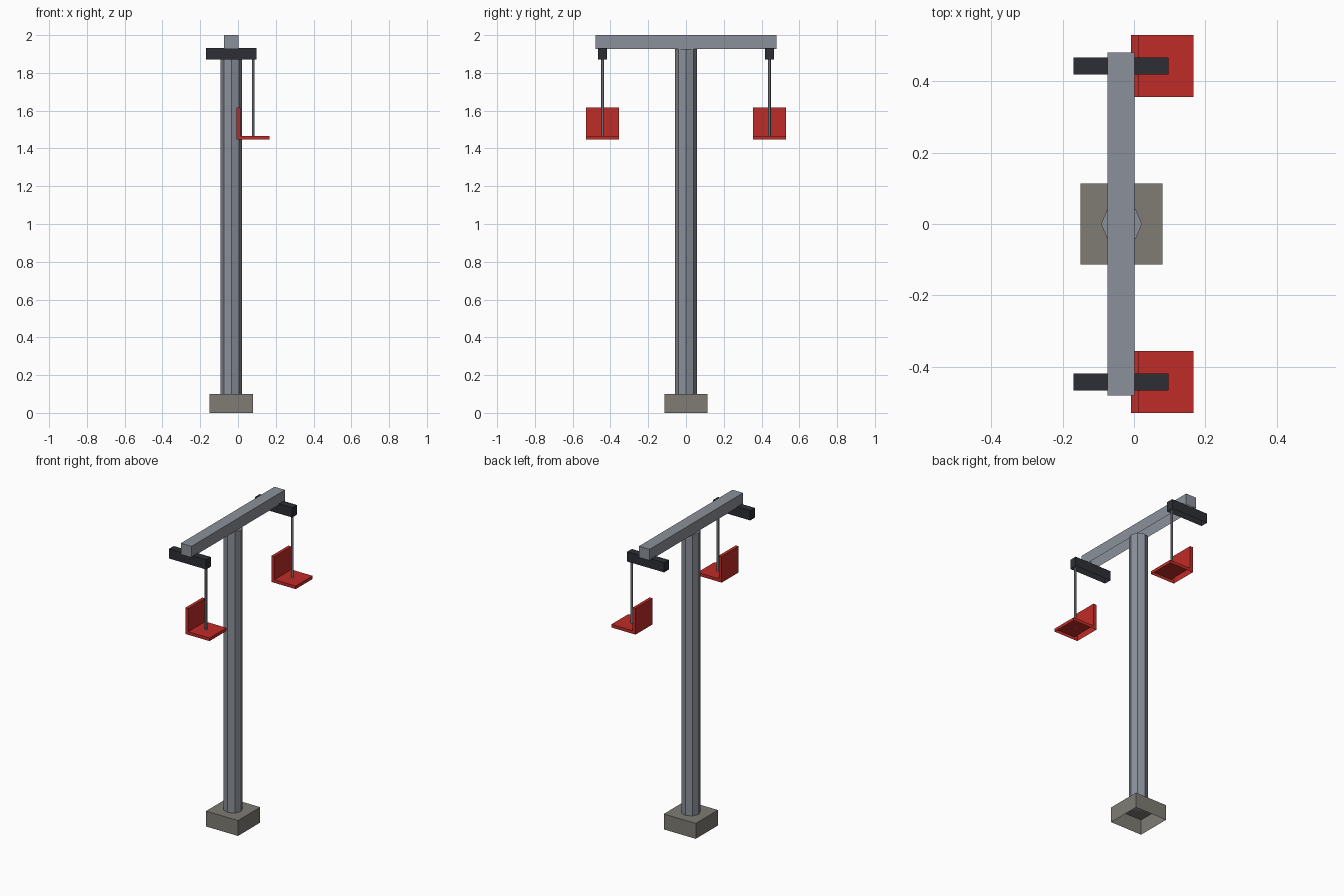
import bpy, bmesh, math

if "Cube" in bpy.data.objects:
    bpy.data.objects.remove(bpy.data.objects["Cube"])


def material(name, rgb):
    m = bpy.data.materials.new(name)
    m.diffuse_color = (*rgb, 1)
    m.use_nodes = True
    m.node_tree.nodes["Principled BSDF"].inputs["Base Color"].default_value = m.diffuse_color
    return m


STEEL = material("steel", (0.26, 0.28, 0.32))
DARK = material("dark_housing", (0.025, 0.028, 0.036))
RED = material("red_lens", (0.53, 0.025, 0.02))
STONE = material("concrete", (0.21, 0.20, 0.175))


def finish(bm, name, mat):
    bmesh.ops.recalc_face_normals(bm, faces=bm.faces)
    mesh = bpy.data.meshes.new(name)
    bm.to_mesh(mesh)
    bm.free()
    mesh.materials.append(mat)
    obj = bpy.data.objects.new(name, mesh)
    bpy.context.collection.objects.link(obj)
    return obj


def open_prism(name, profile, y0, y1, mat):
    """Extrude an (x, z) profile along y, leaving the underside open.
    The profile starts and ends at the two bottom corners."""
    bm = bmesh.new()
    a = [bm.verts.new((x, y0, z)) for x, z in profile]
    b = [bm.verts.new((x, y1, z)) for x, z in profile]
    for i in range(len(profile) - 1):
        bm.faces.new((a[i], a[i + 1], b[i + 1], b[i]))
    bm.faces.new(a)
    bm.faces.new(b)
    return finish(bm, name, mat)


def open_box(name, x0, x1, y0, y1, z0, z1, mat):
    return open_prism(name, [(x0, z0), (x0, z1), (x1, z1), (x1, z0)], y0, y1, mat)


def column(name, x, y, z0, z1, radius, sides, mat):
    bm = bmesh.new()
    bmesh.ops.create_cone(bm, cap_ends=True, segments=sides, radius1=radius,
                          radius2=radius, depth=z1 - z0)
    bmesh.ops.translate(bm, verts=bm.verts, vec=(x, y, (z0 + z1) / 2))
    return finish(bm, name, mat)


# Footing, octagonal post and top beam
open_box("footing", -0.15, 0.08, -0.114, 0.114, 0, 0.1, STONE)
column("post", -0.035, 0, 0.1, 1.927, 0.057, 8, STEEL)
open_box("top_beam", -0.074, 0.002, -0.48, 0.48, 1.927, 2.0, STEEL)

# Hanging seats with their cross bars and rods, one at each end
SEAT = [(0.166, 1.447), (0.166, 1.467), (0.013, 1.467),
        (0.013, 1.617), (-0.008, 1.617), (-0.008, 1.447)]
for side, s in (("left", -1), ("right", 1)):
    y = s * 0.442
    open_box(side + "_cross_bar", -0.169, 0.097, y - 0.024, y + 0.024, 1.87, 1.933, DARK)
    column(side + "_rod", 0.08, y, 1.467, 1.872, 0.008, 6, STEEL)
    open_prism(side + "_seat", SEAT, y - 0.087, y + 0.087, RED)
